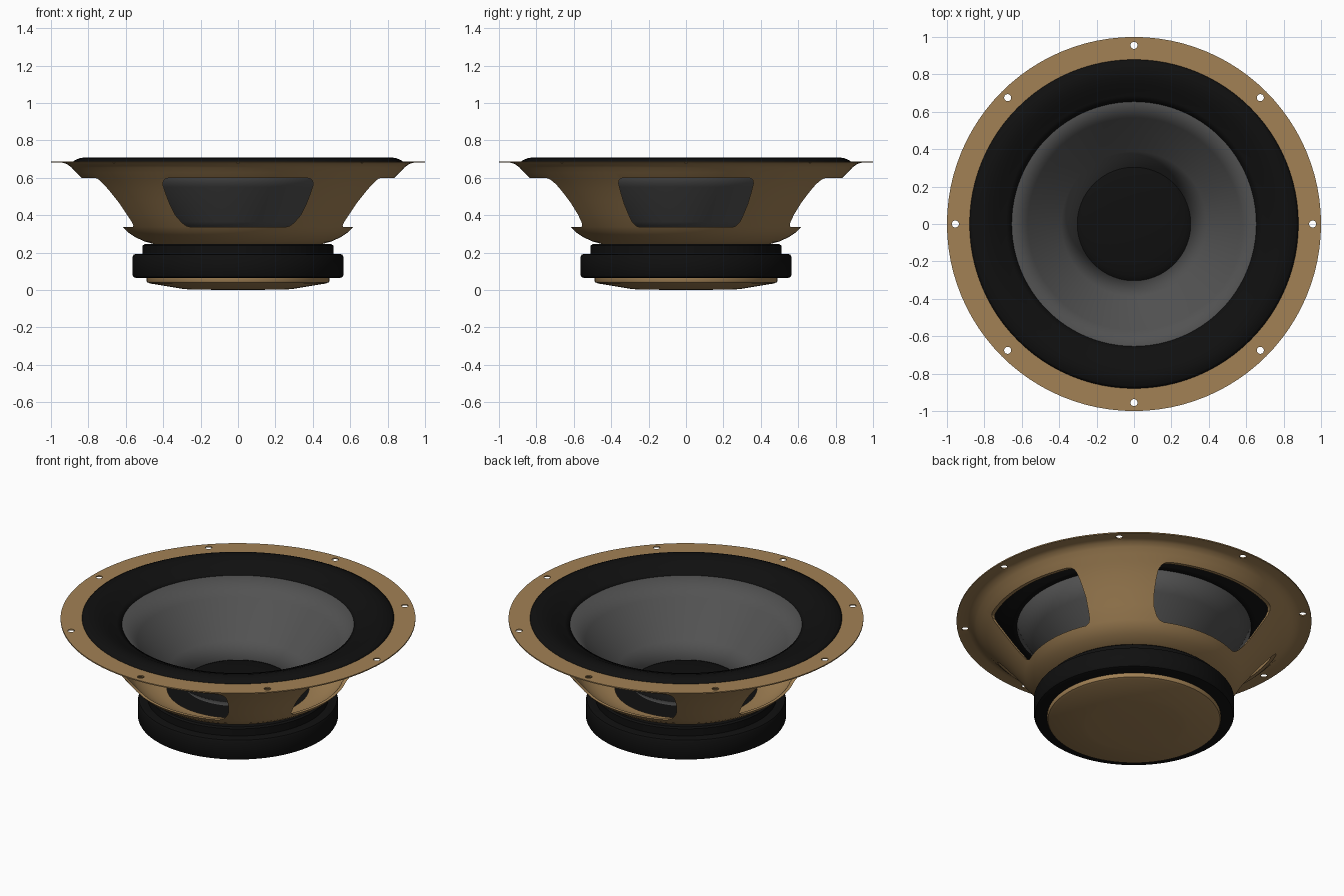
import bpy, bmesh
from math import sin, cos, pi, radians
from mathutils import Matrix, Vector

if "Cube" in bpy.data.objects:
    bpy.data.objects.remove(bpy.data.objects["Cube"])

SEG = 96


def material(name, rgb):
    m = bpy.data.materials.new(name)
    m.diffuse_color = (*rgb, 1)
    m.use_nodes = True
    m.node_tree.nodes["Principled BSDF"].inputs["Base Color"].default_value = m.diffuse_color
    return m


bronze = material("bronze", (0.36, 0.22, 0.09))
black = material("black", (0.005, 0.005, 0.005))
grey = material("cone_grey", (0.085, 0.085, 0.085))


def finish(name, bm, mat=None):
    bmesh.ops.remove_doubles(bm, verts=bm.verts, dist=1e-5)
    bmesh.ops.recalc_face_normals(bm, faces=bm.faces)
    me = bpy.data.meshes.new(name)
    bm.to_mesh(me)
    bm.free()
    ob = bpy.data.objects.new(name, me)
    bpy.context.collection.objects.link(ob)
    if mat:
        me.materials.append(mat)
    return ob


def smooth(ob):
    bpy.ops.object.select_all(action='DESELECT')
    ob.select_set(True)
    bpy.context.view_layer.objects.active = ob
    bpy.ops.object.shade_smooth_by_angle(angle=radians(32))


def revolve(name, profile, mat, closed=False):
    """Spin (radius, height) points around z."""
    bm = bmesh.new()
    rings = [[bm.verts.new((r * cos(2 * pi * i / SEG), r * sin(2 * pi * i / SEG), z))
              for i in range(SEG)] for r, z in profile]
    pairs = list(zip(rings, rings[1:]))
    if closed:
        pairs.append((rings[-1], rings[0]))
    for a, b in pairs:
        for i in range(SEG):
            j = (i + 1) % SEG
            bm.faces.new((a[i], a[j], b[j], b[i]))
    return finish(name, bm, mat)


def thicken(ob, t):
    md = ob.modifiers.new("thickness", 'SOLIDIFY')
    md.thickness = t
    md.offset = 0


# basket: flange, flared wall and bowl as one closed section
basket = revolve("basket", [
    (0.865, 0.688), (1.0, 0.688), (1.0, 0.681), (0.94, 0.681), (0.915, 0.674),
    (0.89, 0.655), (0.865, 0.628), (0.83, 0.595), (0.78, 0.54), (0.725, 0.475),
    (0.67, 0.405), (0.615, 0.337), (0.59, 0.31), (0.55, 0.283), (0.50, 0.26), (0.44, 0.243),
    (0.40, 0.243), (0.40, 0.253), (0.44, 0.255), (0.50, 0.272), (0.54, 0.292), (0.58, 0.32),
    (0.60, 0.342), (0.655, 0.41), (0.71, 0.48), (0.765, 0.547), (0.815, 0.6), (0.85, 0.65)],
    bronze, closed=True)

# cutters: four rounded windows and eight screw holes
cut = bmesh.new()


def window(half, angle):
    outline = half + [(-x, z) for x, z in reversed(half)]
    rot = Matrix.Rotation(angle, 3, 'Z')
    a, b = [[cut.verts.new(rot @ Vector((x, y, z))) for x, z in outline] for y in (-0.42, -1.1)]
    cut.faces.new(a)
    cut.faces.new(b)
    n = len(outline)
    for i in range(n):
        j = (i + 1) % n
        cut.faces.new((a[i], a[j], b[j], b[i]))


wide = [(0.25, 0.336), (0.275, 0.342), (0.30, 0.36), (0.335, 0.40), (0.365, 0.46),
        (0.388, 0.52), (0.402, 0.565), (0.398, 0.585), (0.385, 0.596), (0.36, 0.6)]
narrow = [(0.25, 0.336), (0.27, 0.345), (0.285, 0.36), (0.305, 0.40), (0.33, 0.46),
          (0.348, 0.52), (0.36, 0.57), (0.358, 0.587), (0.347, 0.597), (0.325, 0.6)]
for k in range(4):
    window(narrow if k % 2 else wide, k * pi / 2)
for k in range(8):
    a = k * pi / 4
    bmesh.ops.create_cone(cut, cap_ends=True, segments=20, radius1=0.019, radius2=0.019, depth=0.1,
                          matrix=Matrix.Translation((0.955 * cos(a), 0.955 * sin(a), 0.685)))
cutter = finish("cutter", cut)
cutter.hide_render = True
md = basket.modifiers.new("cut", 'BOOLEAN')
md.operation = 'DIFFERENCE'
md.solver = 'EXACT'
md.object = cutter
bpy.context.view_layer.objects.active = basket
bpy.ops.object.modifier_apply(modifier="cut")
bpy.data.objects.remove(cutter)

# rubber surround with a raised roll
surround = revolve("surround", [
    (0.878, 0.687), (0.865, 0.694), (0.845, 0.702), (0.82, 0.706), (0.79, 0.703),
    (0.755, 0.692), (0.72, 0.676), (0.685, 0.659), (0.655, 0.648)], black)
thicken(surround, 0.006)

# cone and dust cap
cone = revolve("cone", [(0.658, 0.648), (0.57, 0.552), (0.48, 0.458), (0.39, 0.367), (0.305, 0.283)], grey)
thicken(cone, 0.006)
cap = revolve("dust_cap", [(0.306, 0.284)] +
              [(0.3 * cos(t * pi / 16), 0.285 + 0.035 * sin(t * pi / 16)) for t in range(1, 8)] +
              [(0, 0.32)], black)

# motor: front plate, ring magnet, back plate
plate = revolve("front_plate", [(0, 0.245), (0.5, 0.245), (0.51, 0.237), (0.51, 0.18), (0, 0.18)], black)
magnet = revolve("magnet", [(0, 0.193), (0.545, 0.193), (0.558, 0.189), (0.564, 0.178),
                            (0.564, 0.08), (0.558, 0.069), (0.545, 0.064), (0, 0.064)], black)
back = revolve("back_plate", [(0, 0.07), (0.49, 0.07), (0.49, 0.05), (0.485, 0.041), (0.47, 0.035),
                              (0.30, 0.007), (0.27, 0.004), (0.12, 0.001), (0, 0)], bronze)

for ob in (basket, surround, cone, cap, plate, magnet, back):
    smooth(ob)
